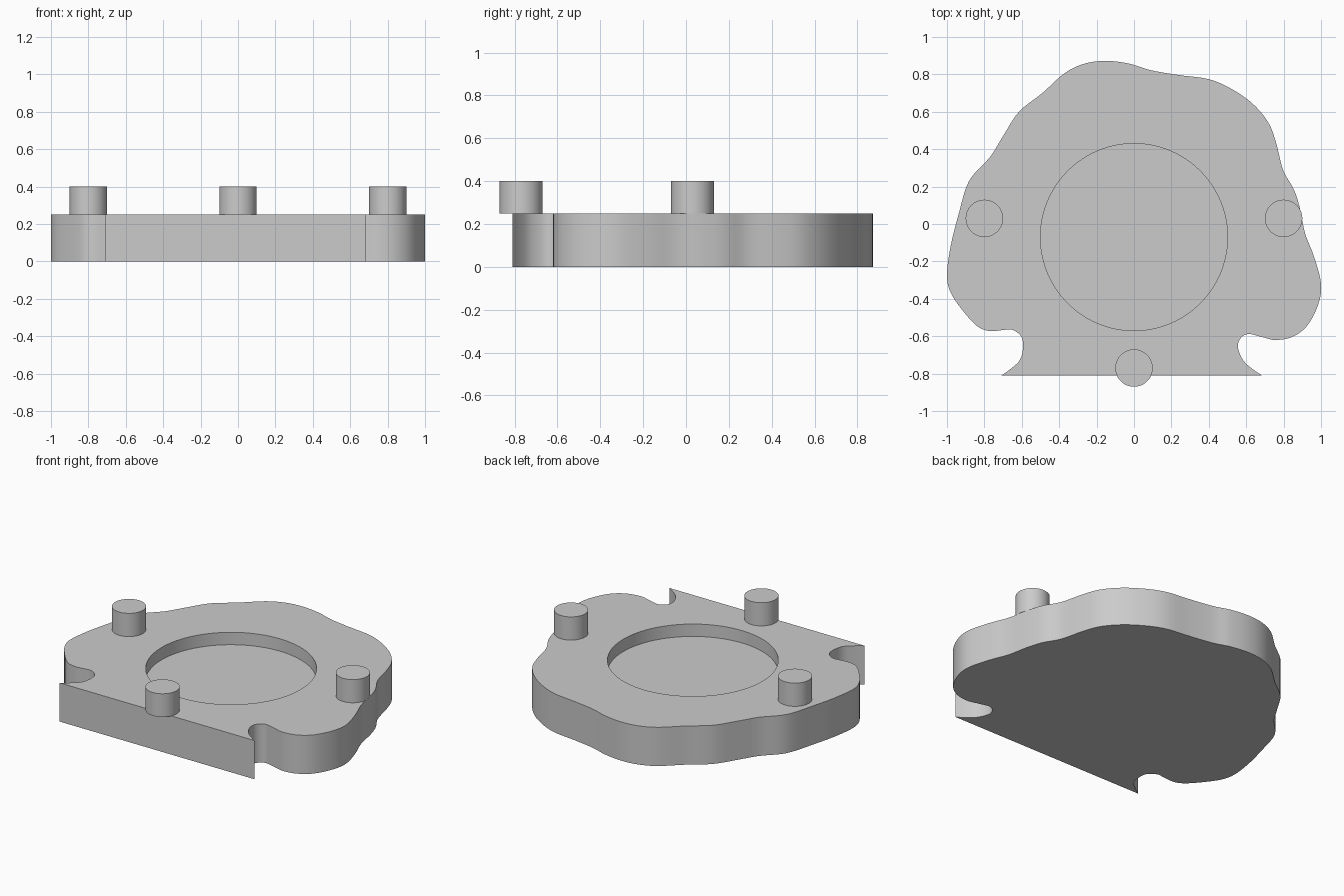
import bpy, bmesh, math
from mathutils import Vector

if "Cube" in bpy.data.objects:
    bpy.data.objects.remove(bpy.data.objects["Cube"])

THICK = 0.25          # plate thickness
FLOOR = 0.17          # height of the recess floor
PIN_TOP = 0.40

grey = bpy.data.materials.new("light_grey")
grey.diffuse_color = (0.6, 0.6, 0.6, 1)
grey.use_nodes = True
grey.node_tree.nodes["Principled BSDF"].inputs["Base Color"].default_value = grey.diffuse_color

# Outline control points, clockwise from the left tip to the right tip
OUTLINE = [
    (-.71, -.81), (-.66, -.775), (-.61, -.727), (-.593, -.658), (-.604, -.60),
    (-.652, -.565), (-.70, -.567), (-.775, -.572), (-.84, -.545), (-.914, -.465),
    (-.979, -.369), (-1, -.273), (-.979, -.112), (-.936, .059), (-.898, .193),
    (-.856, .267), (-.77, .358), (-.70, .47), (-.615, .60), (-.49, .70),
    (-.37, .807), (-.262, .858), (-.144, .872), (-.02, .856), (.086, .823),
    (.235, .797), (.396, .775), (.513, .727), (.63, .647), (.717, .545),
    (.76, .433), (.797, .289), (.856, .182), (.888, .08), (.914, -.048),
    (.963, -.176), (1, -.32), (.984, -.433), (.925, -.545), (.845, -.604),
    (.754, -.62), (.684, -.604), (.61, -.588), (.567, -.615), (.556, -.663),
    (.583, -.727), (.626, -.77), (.684, -.81)]


def smooth_path(points, steps=5):
    """Catmull-Rom curve through the points, open at both ends."""
    p = [Vector(q) for q in points]
    p = [2 * p[0] - p[1]] + p + [2 * p[-1] - p[-2]]
    out = []
    for a, b, c, d in zip(p, p[1:], p[2:], p[3:]):
        for i in range(steps):
            t = i / steps
            out.append(0.5 * (2 * b + (c - a) * t + (2 * a - 5 * b + 4 * c - d) * t * t
                              + (3 * b - a - 3 * c + d) * t ** 3))
    return out + [p[-2]]


def circle(x, y, r, n=64):
    return [Vector((x + r * math.cos(2 * math.pi * i / n),
                    y + r * math.sin(2 * math.pi * i / n))) for i in range(n)]


def ring(bm, pts, z):
    return [bm.verts.new((p.x, p.y, z)) for p in pts]


def walls(bm, lower, upper):
    n = len(lower)
    for i in range(n):
        j = (i + 1) % n
        bm.faces.new((lower[i], lower[j], upper[j], upper[i]))


def finish(bm, name):
    bmesh.ops.recalc_face_normals(bm, faces=bm.faces)
    mesh = bpy.data.meshes.new(name)
    bm.to_mesh(mesh)
    bm.free()
    mesh.materials.append(grey)
    obj = bpy.data.objects.new(name, mesh)
    bpy.context.collection.objects.link(obj)
    bpy.ops.object.select_all(action='DESELECT')
    obj.select_set(True)
    bpy.context.view_layer.objects.active = obj
    bpy.ops.object.shade_smooth_by_angle(angle=math.radians(35))
    return obj


# Base plate with a round recess in its top
bm = bmesh.new()
outline = smooth_path(OUTLINE)
recess = circle(0, -0.07, 0.5, 96)
bottom, top = ring(bm, outline, 0), ring(bm, outline, THICK)
floor, rim = ring(bm, recess, FLOOR), ring(bm, recess, THICK)
walls(bm, bottom, top)
walls(bm, floor, rim)
bm.faces.new(bottom)
bm.faces.new(floor)
edges = [bm.edges.get((loop[i - 1], loop[i])) for loop in (top, rim) for i in range(len(loop))]
bmesh.ops.triangle_fill(bm, edges=edges, use_beauty=True, normal=(0, 0, 1))
finish(bm, "base_plate")

# Three locating pins standing on the plate
for name, x, y in (("left_pin", -0.8, 0.03), ("right_pin", 0.8, 0.03), ("front_pin", 0, -0.77)):
    bm = bmesh.new()
    pts = circle(x, y, 0.1, 48)
    low, high = ring(bm, pts, THICK), ring(bm, pts, PIN_TOP)
    walls(bm, low, high)
    bm.faces.new(low)
    bm.faces.new(high)
    finish(bm, name)
